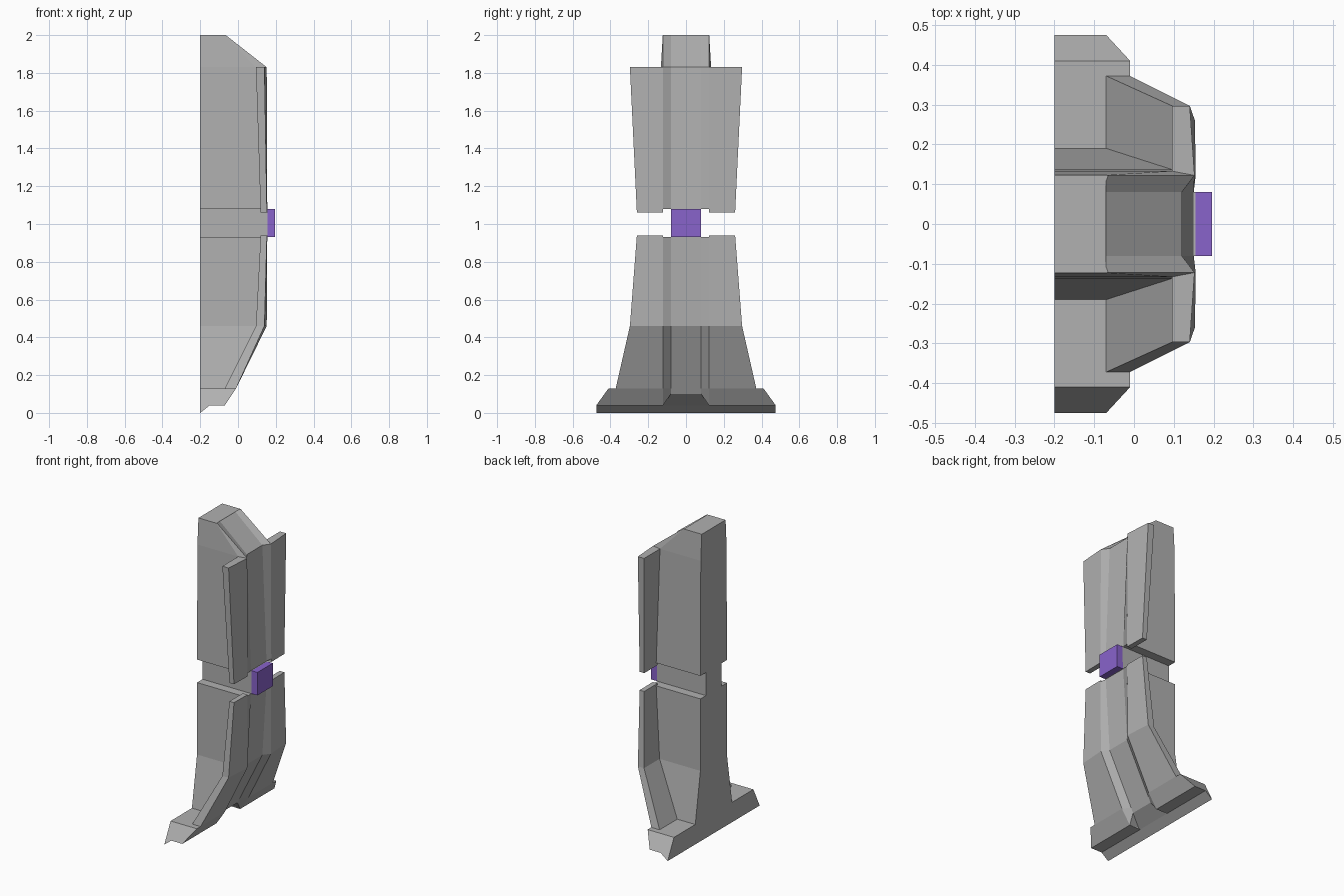
import bpy
import bmesh

cube = bpy.data.objects.get("Cube")
if cube:
    bpy.data.objects.remove(cube)


def material(name, rgb):
    mat = bpy.data.materials.new(name)
    mat.use_nodes = True
    mat.diffuse_color = (*rgb, 1)
    mat.node_tree.nodes["Principled BSDF"].inputs["Base Color"].default_value = (*rgb, 1)
    return mat


GREY = material("wall grey", (0.44, 0.44, 0.44))
PURPLE = material("light purple", (0.25, 0.125, 0.6))
BACK = -0.2
FIN_Y, GROOVE_Y = 0.122, 0.08


def loft(name, rows, mat, caps=None):
    """Skin closed cross-sections that share a point count."""
    bm = bmesh.new()
    rings = [[bm.verts.new(p) for p in row] for row in rows]
    n = len(rows[0])
    for low, high in zip(rings, rings[1:]):
        for i in range(n):
            j = (i + 1) % n
            bm.faces.new((low[i], low[j], high[j], high[i]))
    for ring in (rings[0], rings[-1]):
        for cap in caps or [range(n)]:
            bm.faces.new([ring[i] for i in cap])
    bmesh.ops.recalc_face_normals(bm, faces=bm.faces)
    mesh = bpy.data.meshes.new(name)
    bm.to_mesh(mesh)
    bm.free()
    mesh.materials.append(mat)
    obj = bpy.data.objects.new(name, mesh)
    bpy.context.collection.objects.link(obj)
    return obj


def box(name, x0, x1, half_y, z0, z1, mat):
    rows = [[(x0, -half_y, z), (x1, -half_y, z), (x1, half_y, z), (x0, half_y, z)]
            for z in (z0, z1)]
    return loft(name, rows, mat)


def grooved(z, width, shoulder, fin, groove):
    """Pillar section: flat back, shoulders, two fins and a sunken groove."""
    half = [(BACK, width, z), (shoulder, width, z), (fin, FIN_Y, z), (groove, GROOVE_Y, z)]
    return half + [(x, -y, h) for x, y, h in reversed(half)]


SECTION_CAPS = [(0, 1, 6, 7), (1, 2, 3), (1, 3, 4, 6), (4, 5, 6)]

# Upper and lower pillar
loft("upper_pillar", [grooved(2.0, 0.123, -0.07, -0.065, -0.08),
                      grooved(1.83, 0.133, 0.095, 0.152, 0.12),
                      grooved(1.08, 0.137, 0.12, 0.155, 0.15)], GREY, SECTION_CAPS)

sole = [(BACK, 0.13, 0), (-0.15, 0.13, 0.04), (-0.07, FIN_Y, 0.04), (-0.06, GROOVE_Y, 0.1)]
sole += [(x, -y, z) for x, y, z in reversed(sole)]
loft("lower_pillar", [grooved(0.93, 0.137, 0.12, 0.155, 0.15),
                      grooved(0.46, 0.137, 0.095, 0.152, 0.12),
                      grooved(0.13, 0.19, -0.07, -0.01, -0.045),
                      sole], GREY, SECTION_CAPS)

# Narrow neck and the coloured plate on it
box("neck", BACK, 0.155, GROOVE_Y, 0.93, 1.08, GREY)
box("lamp_plate", 0.153, 0.196, GROOVE_Y, 0.93, 1.08, PURPLE)


def wing_row(side, z, back, outer_front, inner_front, outer_y):
    return [(back, side * FIN_Y, z), (back, side * outer_y, z),
            (outer_front, side * outer_y, z), (inner_front, side * FIN_Y, z)]


# Side wings and feet, mirrored across y
for side, label in ((1, "back"), (-1, "front")):
    loft("upper_wing_" + label, [wing_row(side, 1.83, 0.095, 0.14, 0.152, 0.297),
                                 wing_row(side, 1.06, 0.12, 0.153, 0.155, 0.26)], GREY)
    loft("lower_wing_" + label, [wing_row(side, 0.94, 0.12, 0.153, 0.155, 0.26),
                                 wing_row(side, 0.46, 0.095, 0.14, 0.152, 0.297),
                                 wing_row(side, 0.13, -0.07, -0.01, -0.01, 0.372)], GREY)
    profile = [(BACK, 0), (-0.15, 0.04), (-0.07, 0.04), (-0.01, 0.13), (BACK, 0.13)]
    inner = [(x, side * FIN_Y, z) for x, z in profile]
    outer = [(x, side * (0.41 if z > 0.1 else 0.475), z) for x, z in profile]
    loft("foot_" + label, [inner, outer], GREY)
